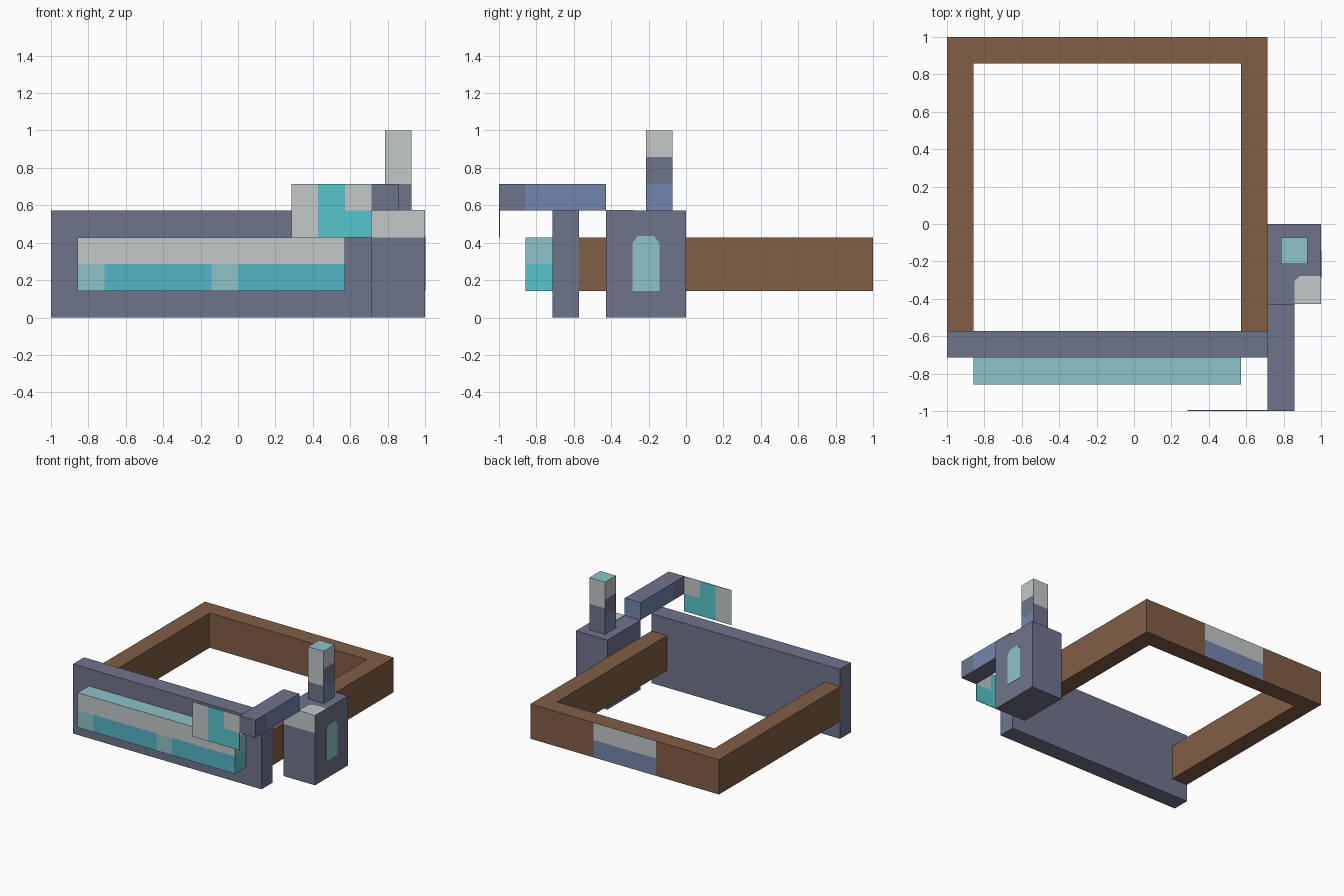
import bpy
import bmesh
from mathutils import Vector

if "Cube" in bpy.data.objects:
    bpy.data.objects.remove(bpy.data.objects["Cube"], do_unlink=True)

U = 1 / 7  # one module of the layout


def linear(hexcode):
    channels = [int(hexcode[i:i + 2], 16) / 255 for i in (0, 2, 4)]
    return [((c + 0.055) / 1.055) ** 2.4 if c > 0.04 else c / 12.92 for c in channels] + [1]


def material(name, hexcode):
    mat = bpy.data.materials.new(name)
    mat.use_nodes = True
    mat.diffuse_color = linear(hexcode)
    mat.node_tree.nodes["Principled BSDF"].inputs["Base Color"].default_value = linear(hexcode)
    return mat


slate = material("slate", "6F748B")
brown = material("brown wood", "825E46")
grey = material("light grey", "C3C8CA")
teal = material("pale teal", "8CC3CA")
cyan = material("bright cyan", "57C5CC")
aqua = material("deep aqua", "54B5C8")
blue = material("dusty blue", "7486AD")


def finish(name, bm, rule):
    """Colour the faces by rule(centre, normal) and link the object."""
    bmesh.ops.recalc_face_normals(bm, faces=bm.faces)
    mesh = bpy.data.meshes.new(name)
    slots = []
    for face in bm.faces:
        mat = rule(face.calc_center_median(), face.normal)
        if mat not in slots:
            slots.append(mat)
            mesh.materials.append(mat)
        face.material_index = slots.index(mat)
    bmesh.ops.scale(bm, vec=(U, U, U), verts=bm.verts)
    bm.to_mesh(mesh)
    bm.free()
    obj = bpy.data.objects.new(name, mesh)
    bpy.context.collection.objects.link(obj)
    return obj


def slab(points, direction):
    """Extrude a flat outline along a direction."""
    bm = bmesh.new()
    face = bm.faces.new([bm.verts.new(p) for p in points])
    new = bmesh.ops.extrude_face_region(bm, geom=[face], use_keep_orig=True)["geom"]
    moved = [v for v in new if isinstance(v, bmesh.types.BMVert)]
    bmesh.ops.translate(bm, vec=Vector(direction), verts=moved)
    return bm


def prism(name, outline, z0, z1, rule, cuts=()):
    """Upright prism, split at each (axis, position) so a rule can paint it."""
    bm = slab([(x, y, z0) for x, y in outline], (0, 0, z1 - z0))
    for axis, pos in cuts:
        normal = Vector((axis == "x", axis == "y", axis == "z"))
        bmesh.ops.bisect_plane(bm, geom=bm.verts[:] + bm.edges[:] + bm.faces[:],
                               plane_co=normal * pos, plane_no=normal)
    return finish(name, bm, rule)


def box(name, xs, ys, zs, rule, cuts=()):
    (a, b), (c, d) = xs, ys
    return prism(name, [(a, c), (b, c), (b, d), (a, d)], *zs, rule, cuts)


def plate(name, points, direction, mat):
    return finish(name, slab(points, direction), lambda c, n: mat)


# Wooden frame with a painted patch on the back rail
def frame_rule(c, n):
    if n.y > 0.5 and c.y > 6.9 and -3 < c.x < 1:
        return grey if c.z > 2 else blue
    return brown


prism("wooden_frame",
      [(-7, -4), (-6, -4), (-6, 6), (4, 6), (4, -4), (5, -4), (5, 7), (-7, 7)],
      1, 3, frame_rule, [("x", -3), ("x", 1), ("z", 2)])

# Front panel
box("front_panel", (-7, 5), (-5, -4), (0, 4), lambda c, n: slate)


# Banded box on the front panel
def band_rule(c, n):
    if n.z > 0.5:
        return teal
    if n.y < -0.5:
        if c.z > 2:
            return grey
        return teal if c.x < -5 or -1 < c.x < 0 else aqua
    return teal if c.z > 2 and n.z > -0.5 else cyan


box("front_box", (-6, 4), (-6, -5), (1, 3), band_rule,
    [("x", -5), ("x", -1), ("x", 0), ("z", 2)])


# Side block with light front band, window and top corner patch
box("side_block", (5, 7), (-3, 0), (0, 4),
    lambda c, n: grey if n.y < -0.5 and c.z > 3 else slate, [("z", 3)])
plate("side_window",
      [(7, -2, 1), (7, -1, 1), (7, -1, 2.8), (7, -1.2, 3.05), (7, -1.8, 3.05), (7, -2, 2.8)],
      (0.02, 0, 0), teal)
plate("block_corner_patch",
      [(6, -3, 4), (7, -3, 4), (7, -1.95, 4), (6.2, -1.95, 4), (6, -2.15, 4)],
      (0, 0, 0.02), grey)


# Post on the block
def post_rule(c, n):
    if n.z > 0.5:
        return teal
    if abs(n.x) > 0.5:
        return grey if c.z > 6 else slate if c.z > 5 else blue
    return grey if c.z > (5 if n.y < 0 else 5.5) else slate


box("post", (5.5, 6.5), (-1.5, -0.5), (4, 7), post_rule,
    [("z", 5), ("z", 5.5), ("z", 6)])

# Arm reaching forward from the block
box("arm", (5, 6), (-7, -3), (4, 5),
    lambda c, n: blue if (abs(n.x) > 0.5 and c.y > -6) or n.y > 0.5 else slate,
    [("y", -6)])

# Thin flag hanging off the arm tip
box("flag", (2, 5), (-7, -6.97), (3, 5),
    lambda c, n: grey if c.x < 3 or (c.x > 4 and c.z > 4) else cyan,
    [("x", 3), ("x", 4), ("z", 4)])
